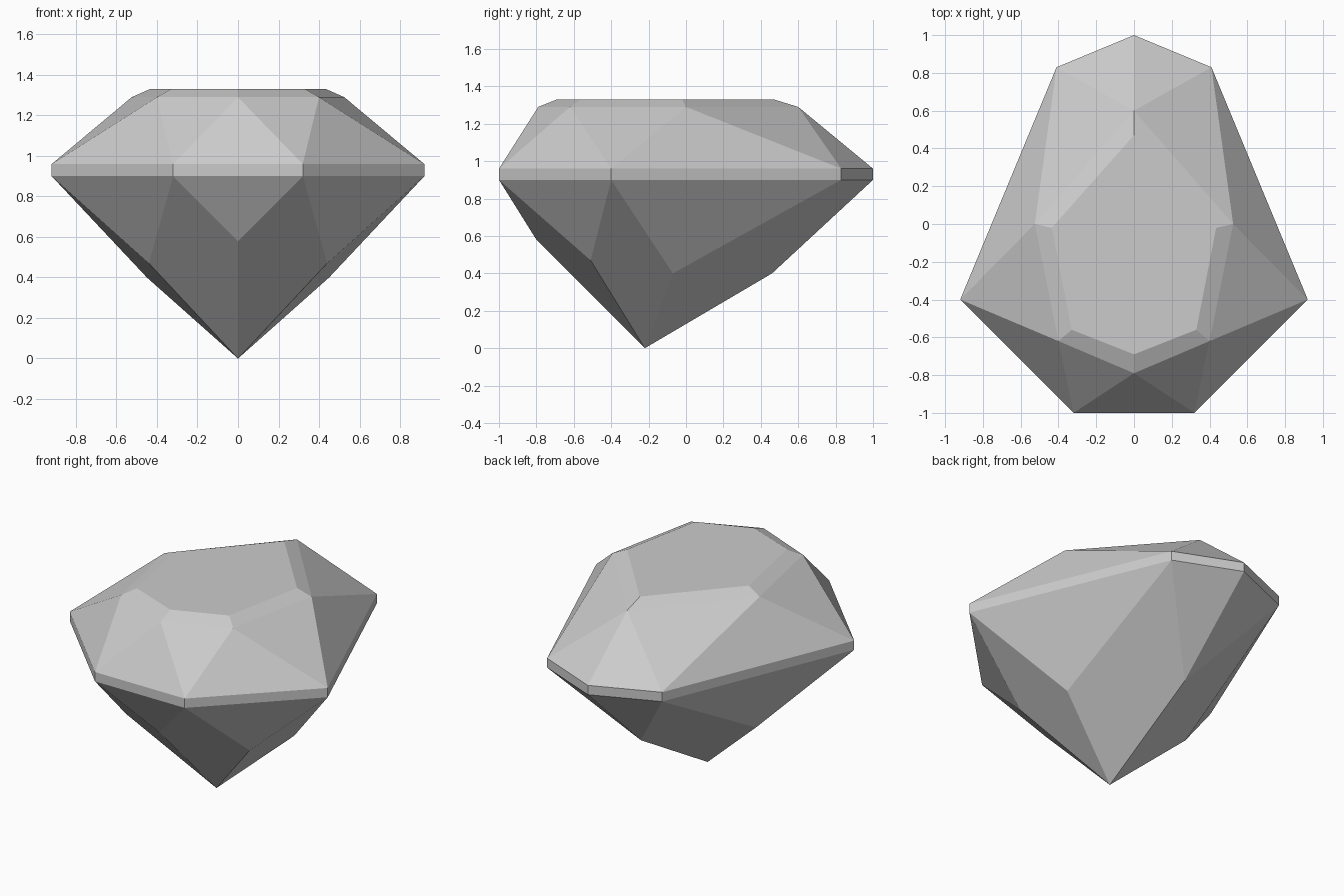
import bpy
import bmesh

cube = bpy.data.objects.get("Cube")
if cube:
    bpy.data.objects.remove(cube, do_unlink=True)

# One flat stone colour
stone = bpy.data.materials.new("pale_grey_stone")
stone.use_nodes = True
colour = (0.6, 0.6, 0.6, 1)
stone.diffuse_color = colour
stone.node_tree.nodes["Principled BSDF"].inputs["Base Color"].default_value = colour

bm = bmesh.new()


def mirrored_ring(half):
    """Points from front to back on +x, mirrored into a full counter-clockwise ring."""
    right = [bm.verts.new(p) for p in half]
    left = [bm.verts.new((-x, y, z)) for x, y, z in reversed(half) if x > 0]
    if half[0][0] == 0:
        # Facet points: the back point serves both of the short back edges
        return right + [right[-1]] + left
    return right + left


def face(*verts):
    unique = list(dict.fromkeys(verts))
    if len(unique) > 2:
        bm.faces.new(unique)


# Seven-sided girdle outline, front corner to back tip
outline = [(0.32, -1.0), (0.92, -0.40), (0.41, 0.83), (0, 1.0)]
girdle_low = mirrored_ring([(x, y, 0.90) for x, y in outline])
girdle_high = mirrored_ring([(x, y, 0.96) for x, y in outline])

# Crown, table and pavilion points, one per girdle edge
crown = mirrored_ring([(0, -0.79, 1.29), (0.40, -0.62, 1.29),
                       (0.525, 0.0, 1.29), (0, 0.60, 1.29)])
table = mirrored_ring([(0, -0.69, 1.33), (0.33, -0.56, 1.33),
                       (0.435, -0.02, 1.33), (0, 0.47, 1.33)])
pavilion = mirrored_ring([(0, -0.80, 0.58), (0.44, -0.51, 0.47),
                          (0.45, -0.07, 0.40), (0, 0.46, 0.40)])
tip = bm.verts.new((0, -0.22, 0))

count = len(girdle_low)
for i in range(count):
    j = (i + 1) % count
    # Girdle band
    face(girdle_low[i], girdle_low[j], girdle_high[j], girdle_high[i])
    # Crown: edge facet, corner facet and the bevel around the table
    face(girdle_high[i], girdle_high[j], crown[j])
    face(crown[i], girdle_high[i], crown[j])
    face(crown[i], crown[j], table[j], table[i])
    # Pavilion: edge facet and long corner facet down to the tip
    face(girdle_low[j], girdle_low[i], pavilion[j])
    if pavilion[i] != pavilion[j]:
        face(pavilion[i], tip, pavilion[j], girdle_low[i])
face(*table)

bmesh.ops.recalc_face_normals(bm, faces=bm.faces[:])
mesh = bpy.data.meshes.new("gemstone")
bm.to_mesh(mesh)
bm.free()
mesh.materials.append(stone)
gem = bpy.data.objects.new("gemstone", mesh)
bpy.context.scene.collection.objects.link(gem)
